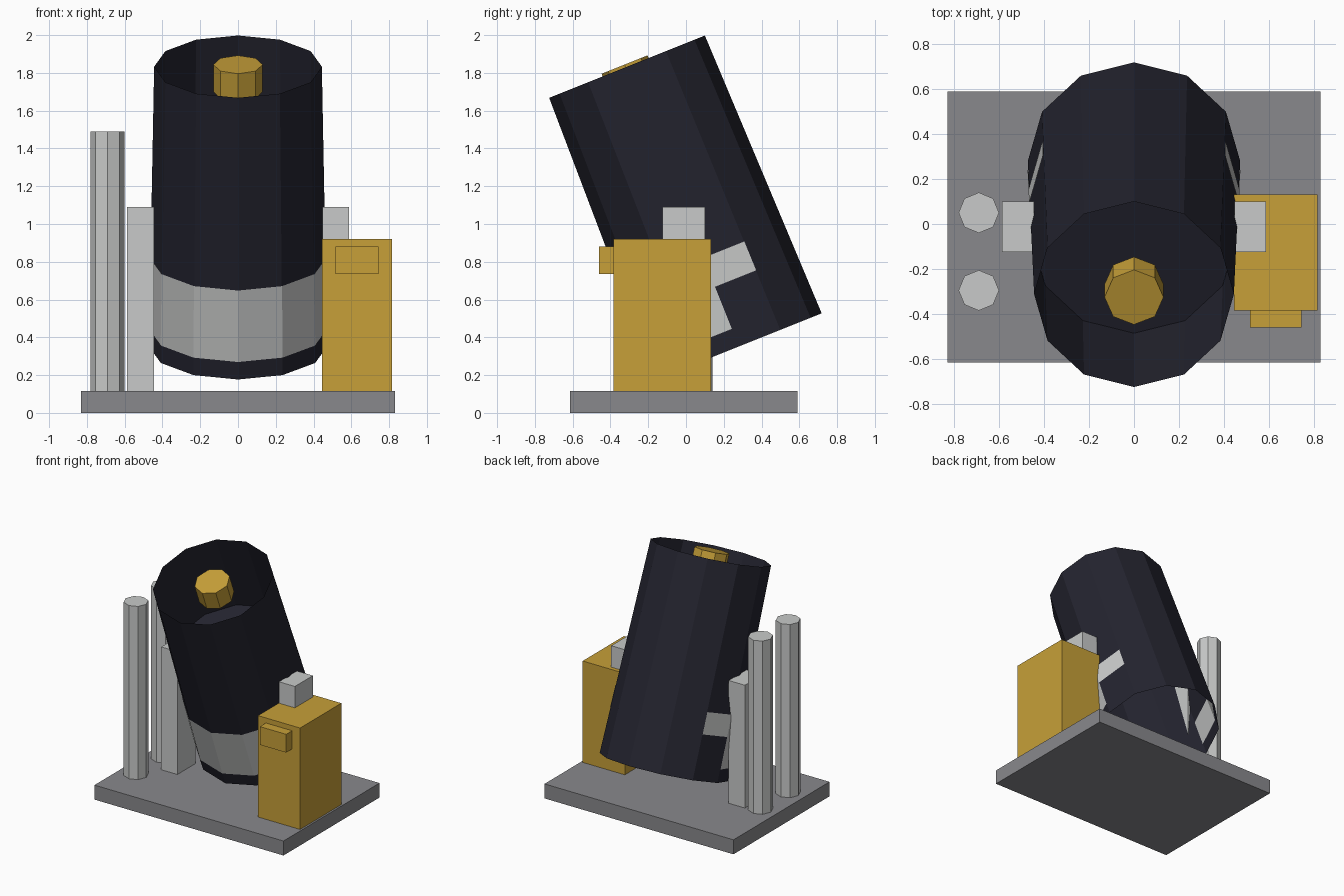
import bpy
import bmesh
import math
from mathutils import Matrix

cube = bpy.data.objects.get("Cube")
if cube:
    bpy.data.objects.remove(cube, do_unlink=True)


def material(name, rgb):
    m = bpy.data.materials.new(name)
    m.use_nodes = True
    m.diffuse_color = (*rgb, 1)
    m.node_tree.nodes["Principled BSDF"].inputs["Base Color"].default_value = (*rgb, 1)
    return m


DARK = material("dark navy", (0.017, 0.017, 0.028))
LIGHT = material("light grey", (0.58, 0.59, 0.585))
GREY = material("base grey", (0.25, 0.25, 0.265))
GOLD = material("gold", (0.57, 0.35, 0.04))


def finish(name, bm, mat, matrix=None):
    mesh = bpy.data.meshes.new(name)
    bm.to_mesh(mesh)
    bm.free()
    mesh.materials.append(mat)
    ob = bpy.data.objects.new(name, mesh)
    bpy.context.collection.objects.link(ob)
    if matrix:
        ob.matrix_world = matrix
    return ob


def box(name, xs, ys, zs, mat):
    bm = bmesh.new()
    bmesh.ops.create_cube(bm, size=1)
    for v in bm.verts:
        for i, (lo, hi) in enumerate((xs, ys, zs)):
            v.co[i] = hi if v.co[i] > 0 else lo
    return finish(name, bm, mat)


def prism(name, radius, length, sides, matrix, mat):
    # Upright prism from local z = 0, with one corner on the y axis
    bm = bmesh.new()
    bmesh.ops.create_cone(bm, cap_ends=True, segments=sides, radius1=radius,
                          radius2=radius, depth=length,
                          matrix=Matrix.Translation((0, 0, length / 2)))
    return finish(name, bm, mat, matrix)


# Base and posts
BASE_TOP = 0.115
box("base_plate", (-0.83, 0.83), (-0.615, 0.59), (0, BASE_TOP), GREY)
for name, y in (("front_post", -0.295), ("back_post", 0.05)):
    prism(name, 0.09, 1.49 - BASE_TOP, 8, Matrix.Translation((-0.69, y, BASE_TOP)), LIGHT)

# Supports beside the barrel
for name, xs in (("right_support", (-0.587, -0.445)), ("left_support", (0.447, 0.587))):
    box(name, xs, (-0.125, 0.1), (BASE_TOP, 1.09), LIGHT)

# Control box with its front handle
box("control_box", (0.445, 0.815), (-0.385, 0.132), (BASE_TOP, 0.92), GOLD)
box("control_handle", (0.515, 0.745), (-0.46, -0.385), (0.735, 0.88), GOLD)

# Tilted, tapered barrel
SIDES, LENGTH, R_LOW, R_HIGH = 12, 1.595, 0.472, 0.444
TILT = Matrix.Translation((0, 0.28, 0.352)) @ Matrix.Rotation(math.radians(21.8), 4, "X")


def ring_point(i, h, offset=0):
    a = math.tau * i / SIDES
    r = R_LOW + (R_HIGH - R_LOW) * h / LENGTH + offset
    return (r * math.sin(a), r * math.cos(a), h)


def panel(bm, i, low, high, offset=0):
    corners = ((i, low), (i + 1, low), (i + 1, high), (i, high))
    verts = [bm.verts.new(ring_point(k, h, offset)) for k, h in corners]
    return bm.faces.new(verts[::-1])


# Open shell with a floor inside the upper half
bm = bmesh.new()
for i in range(SIDES):
    panel(bm, i, 0, LENGTH)
bmesh.ops.remove_doubles(bm, verts=bm.verts[:], dist=0.0001)
finish("barrel_shell", bm, DARK, TILT)

bm = bmesh.new()
bm.faces.new([bm.verts.new(ring_point(-i, 0.925, -0.001)) for i in range(SIDES)])
finish("barrel_floor", bm, DARK, TILT)

# Band panels lie outside the shell towards the front, inside it at the back
bm = bmesh.new()
for low, high in ((0.1, 0.34), (0.34, 0.505)):
    for i in range(SIDES):
        face = panel(bm, i, low, high)
        outside = (TILT @ face.calc_center_median()).y < 0.27
        bmesh.ops.delete(bm, geom=list(face.verts), context="VERTS")
        panel(bm, i, low, high, 0.003 if outside else -0.003)
finish("barrel_band", bm, LIGHT, TILT)

# Knob in the mouth of the barrel
prism("mouth_knob", 0.131, 0.155, 8,
      TILT @ Matrix.Translation((0, -0.008, LENGTH + 0.015 - 0.155)), GOLD)
